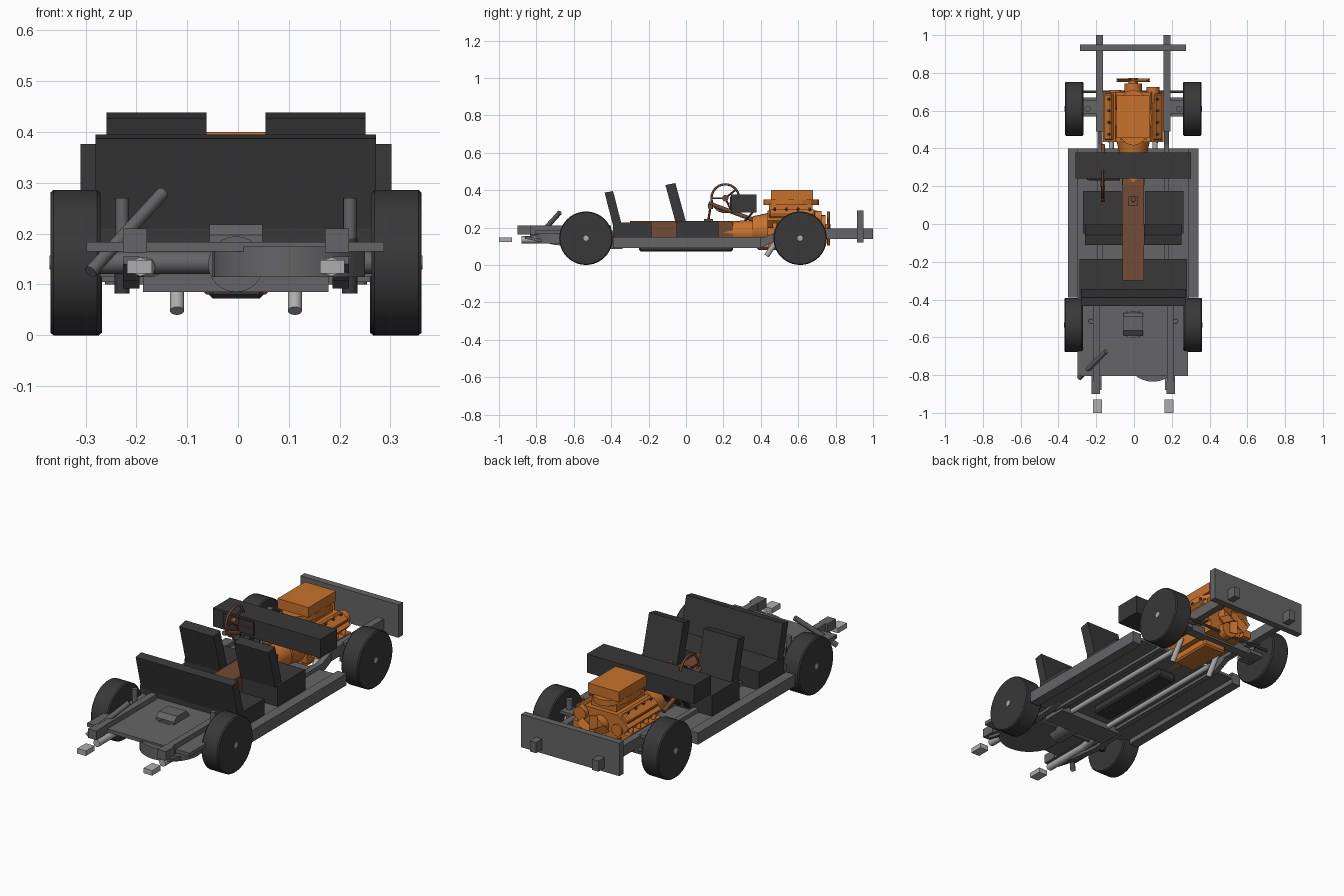
import bpy, bmesh, math
from mathutils import Vector, Matrix

if "Cube" in bpy.data.objects:
    bpy.data.objects.remove(bpy.data.objects["Cube"])

CX = -0.004  # centre line


def material(name, r, g, b):
    m = bpy.data.materials.new(name)
    m.diffuse_color = (r, g, b, 1)
    m.use_nodes = True
    m.node_tree.nodes["Principled BSDF"].inputs["Base Color"].default_value = m.diffuse_color
    return m


DARK = material("rubber_and_trim", 0.04, 0.04, 0.04)
STEEL = material("chassis_steel", 0.13, 0.13, 0.135)
LIGHT = material("exhaust_metal", 0.42, 0.42, 0.42)
ORANGE = material("engine_orange", 0.58, 0.17, 0.025)
BROWN = material("tunnel_brown", 0.17, 0.07, 0.035)


def finish(name, bm, mat, smooth=False):
    bmesh.ops.recalc_face_normals(bm, faces=bm.faces)
    me = bpy.data.meshes.new(name)
    bm.to_mesh(me)
    bm.free()
    ob = bpy.data.objects.new(name, me)
    bpy.context.collection.objects.link(ob)
    me.materials.append(mat)
    if smooth:
        bpy.context.view_layer.objects.active = ob
        ob.select_set(True)
        bpy.ops.object.shade_smooth_by_angle(angle=math.radians(35))
        ob.select_set(False)
    return ob


def box(name, x, y, z, mat, roll=0, bevel=0):
    """Box from (min, max) ranges, optionally rolled about the y axis."""
    c = Vector([(a + b) / 2 for a, b in (x, y, z)])
    s = [abs(b - a) for a, b in (x, y, z)]
    bm = bmesh.new()
    bmesh.ops.create_cube(bm, size=1, matrix=Matrix.Translation(c)
                          @ Matrix.Rotation(roll, 4, 'Y') @ Matrix.Diagonal((*s, 1)))
    if bevel:
        bmesh.ops.bevel(bm, geom=bm.edges[:], offset=bevel, segments=1, affect='EDGES')
    return finish(name, bm, mat)


def rod(name, a, b, r, mat, sides=16, r2=None):
    """Cylinder or cone between two points."""
    a, b = Vector(a), Vector(b)
    bm = bmesh.new()
    m = Matrix.Translation((a + b) / 2) @ (b - a).to_track_quat('Z', 'Y').to_matrix().to_4x4()
    bmesh.ops.create_cone(bm, cap_ends=True, segments=sides, radius1=r,
                          radius2=r if r2 is None else r2, depth=(b - a).length, matrix=m)
    return finish(name, bm, mat, True)


def prism(name, profile, x0, x1, mat):
    """Side profile in (y, z), extruded across x."""
    bm = bmesh.new()
    f = bm.faces.new([bm.verts.new((x0, y, z)) for y, z in profile])
    new = bmesh.ops.extrude_face_region(bm, geom=[f])["geom"]
    bmesh.ops.translate(bm, vec=(x1 - x0, 0, 0), verts=[v for v in new if isinstance(v, bmesh.types.BMVert)])
    return finish(name, bm, mat)


def tube(name, pts, r, mat, cyclic=False):
    """Round pipe through points."""
    cu = bpy.data.curves.new(name, 'CURVE')
    cu.dimensions, cu.bevel_depth, cu.bevel_resolution, cu.use_fill_caps = '3D', r, 2, True
    sp = cu.splines.new('POLY')
    sp.points.add(len(pts) - 1)
    for p, q in zip(sp.points, pts):
        p.co = (*q, 1)
    sp.use_cyclic_u = cyclic
    ob = bpy.data.objects.new(name, cu)
    bpy.context.collection.objects.link(ob)
    cu.materials.append(mat)


def across(s, a, b):
    """Mirror an x range to side s."""
    return tuple(sorted((CX + s * a, CX + s * b)))


# Floor, tunnel and rear deck
box("cabin_floor", (-0.30, 0.292), (-0.42, 0.40), (0.115, 0.13), STEEL)
box("rear_deck", (-0.298, 0.287), (-0.805, -0.39), (0.165, 0.184), STEEL)
rod("spare_wheel_well", (0.10, -0.685, 0.115), (0.10, -0.685, 0.175), 0.15, STEEL, 32)
box("underfloor_resonator", (-0.057, 0.05), (-0.25, 0.25), (0.072, 0.118), DARK, bevel=0.008)
box("fuel_tank", (-0.187, 0.178), (-0.47, -0.34), (0.085, 0.15), STEEL)
prism("differential_cover", [(-0.59, 0.18), (-0.59, 0.197), (-0.565, 0.218), (-0.49, 0.218),
                             (-0.47, 0.197), (-0.47, 0.18)], -0.056, 0.048, STEEL)
prism("transmission_tunnel", [(0.25, 0.12), (0.25, 0.228), (0.21, 0.236), (-0.30, 0.236), (-0.30, 0.12)],
      -0.062, 0.054, BROWN)

# Chassis
for s, side in ((-1, "left"), (1, "right")):
    box(side + "_sill", across(s, 0.293, 0.345), (-0.39, 0.40), (0.09, 0.15), STEEL)
    box(side + "_front_rail", across(s, 0.16, 0.196), (0.49, 1.0), (0.14, 0.195), STEEL)
    box(side + "_rear_rail", across(s, 0.178, 0.212), (-0.90, -0.40), (0.163, 0.21), STEEL)
    box(side + "_rail_end_cap", across(s, 0.175, 0.222), (-0.90, -0.83), (0.163, 0.21), STEEL)
    prism(side + "_mid_rail", [(-0.40, 0.10), (-0.40, 0.15), (0.42, 0.15), (0.52, 0.19),
                               (0.52, 0.145), (0.42, 0.10)], *across(s, 0.162, 0.19), STEEL)
    # Suspension
    box(side + "_front_lower_arm", across(s, 0.185, 0.28), (0.57, 0.67), (0.105, 0.125), STEEL)
    box(side + "_front_upper_arm", across(s, 0.19, 0.27), (0.585, 0.655), (0.185, 0.20), STEEL)
    rod(side + "_front_damper", (CX + s * .242, .61, .1), (CX + s * .242, .61, .25), 0.016, STEEL)
    x = CX + s * 0.224
    rod(side + "_rear_damper", (x, -0.515, 0.082), (x, -0.515, 0.19), 0.015, DARK)
    rod(side + "_rear_damper_rod", (x, -0.515, 0.19), (x, -0.515, 0.27), 0.013, STEEL)
    prism(side + "_leaf_spring", [(-0.86, 0.155), (-0.70, 0.122), (-0.54, 0.108), (-0.40, 0.115), (-0.28, 0.14),
                                  (-0.28, 0.126), (-0.40, 0.10), (-0.54, 0.092), (-0.70, 0.107), (-0.86, 0.14)],
          *across(s, 0.19, 0.222), STEEL)
    # Exhaust
    p = CX + s * 0.116
    tube(side + "_exhaust_pipe", [(p, 0.44, 0.104), (p, -0.34, 0.104)], 0.013, LIGHT)
    rod(side + "_downpipe", (p, 0.43, 0.048), (p, 0.50, 0.15), 0.014, LIGHT)
    tube(side + "_tail_pipe", [(CX + s * .16, -.46, .135), (CX + s * .188, -.62, .135),
                               (CX + s * .188, -.88, .135)], 0.019, LIGHT)
    box(side + "_exhaust_tip", across(s, 0.165, 0.214), (-1.0, -0.93), (0.122, 0.148), LIGHT)
box("front_panel", (-0.285, 0.276), (0.915, 0.95), (0.12, 0.29), STEEL)
rod("steering_tie_rod", (-0.28, 0.70, 0.13), (0.272, 0.70, 0.13), 0.007, DARK)
box("front_crossmember", (-0.20, 0.19), (0.60, 0.65), (0.11, 0.15), STEEL)
rod("rear_axle", (-0.29, -0.54, 0.143), (0.282, -0.54, 0.143), 0.022, STEEL)
rod("rear_differential", (CX, -0.60, 0.14), (CX, -0.46, 0.14), 0.055, STEEL, 24)
rod("fuel_filler_pipe", (-0.148, -0.675, 0.28), (-0.29, -0.815, 0.125), 0.013, STEEL)

# Wheels, lathed from a tyre profile
def wheel(name, cx, cy, s):
    bm = bmesh.new()
    prof = [(-0.049, 0), (-0.049, 0.138), (-0.043, 0.143), (0.043, 0.143), (0.049, 0.138), (0.049, 0)]
    vs = [bm.verts.new((x, 0, r)) for x, r in prof]
    es = [bm.edges.new(e) for e in zip(vs, vs[1:])]
    bmesh.ops.spin(bm, geom=vs + es, axis=(1, 0, 0), cent=(0, 0, 0), steps=40, angle=math.tau)
    bmesh.ops.remove_doubles(bm, verts=bm.verts, dist=1e-5)
    bmesh.ops.translate(bm, verts=bm.verts, vec=(cx, cy, 0.143))
    finish(name, bm, DARK, True)
    rod(name + "_hub", (cx - s * 0.09, cy, 0.143), (cx + s * 0.051, cy, 0.143), 0.014, LIGHT)


for s, side in ((-1, "left"), (1, "right")):
    wheel(side + "_rear_wheel", CX + s * 0.316, -0.535, s)
    wheel(side + "_front_wheel", CX + s * 0.313, 0.61, s)

# Seats
for s, side in ((-1, "left"), (1, "right")):
    box(side + "_seat_cushion", across(s, 0.062, 0.266), (-0.05, 0.175), (0.13, 0.235), DARK)
    prism(side + "_seat_back", [(-0.055, 0.225), (-0.11, 0.427), (-0.057, 0.438), (0.0, 0.23)],
          *across(s, 0.058, 0.255), DARK)
box("bench_cushion", (-0.288, 0.28), (-0.39, -0.185), (0.13, 0.226), DARK)
prism("bench_back", [(-0.385, 0.19), (-0.435, 0.387), (-0.39, 0.395), (-0.34, 0.2)], -0.28, 0.272, DARK)

# Dashboard and controls
box("dashboard", (-0.31, 0.302), (0.24, 0.378), (0.28, 0.376), DARK)
box("instrument_cluster", (-0.25, -0.075), (0.234, 0.25), (0.295, 0.365), DARK)
wc = Vector((-0.165, 0.21, 0.357))
ring = [wc + Vector((0, math.cos(i * math.tau / 28), math.sin(i * math.tau / 28))) * 0.074 for i in range(28)]
tube("steering_wheel_rim", ring, 0.006, BROWN, True)
for i in (3, 14, 23):
    rod("steering_wheel_spoke", wc, ring[i], 0.005, BROWN, 8)
rod("steering_wheel_hub", wc - Vector((0.012, 0, 0)), wc + Vector((0.012, 0, 0)), 0.017, BROWN)
rod("steering_column", (-0.165, 0.12, 0.33), (-0.165, 0.42, 0.22), 0.011, BROWN)
rod("steering_stalks", (-0.24, 0.236, 0.33), (-0.075, 0.236, 0.33), 0.005, BROWN, 8)
for x in (-0.22, -0.165, -0.11):
    prism("pedal", [(0.295, 0.215), (0.32, 0.255), (0.328, 0.25), (0.303, 0.21)], x - 0.016, x + 0.016, DARK)
    rod("pedal_arm", (x, 0.315, 0.235), (x, 0.36, 0.285), 0.005, DARK, 8)
box("gear_lever_base", (-0.03, 0.022), (0.095, 0.145), (0.23, 0.246), BROWN)
rod("gear_lever", (CX, 0.12, 0.24), (CX, 0.13, 0.305), 0.006, BROWN, 10)
rod("gear_knob", (CX, 0.13, 0.30), (CX, 0.132, 0.325), 0.013, BROWN)

# Engine
box("engine_block", (-0.098, 0.09), (0.435, 0.70), (0.12, 0.29), ORANGE)
box("oil_pan", (-0.07, 0.062), (0.38, 0.62), (0.08, 0.125), ORANGE, bevel=0.008)
for s, side in ((-1, "left"), (1, "right")):
    box(side + "_cylinder_head", across(s, 0.055, 0.14), (0.435, 0.70), (0.185, 0.275), ORANGE, s * 0.7)
    box(side + "_valve_cover", across(s, 0.095, 0.145), (0.445, 0.69), (0.235, 0.29), ORANGE, s * 0.7, 0.006)
    box(side + "_exhaust_manifold", across(s, 0.115, 0.16), (0.435, 0.70), (0.16, 0.20), ORANGE)
    for i in range(4):
        y = 0.475 + i * 0.062
        rod(side + "_cover_bolt", (CX + s * .115, y, .28), (CX + s * .133, y, .303), 0.007, BROWN, 8)
        tube(side + "_manifold_runner", [(CX + s * .11, y, .235), (CX + s * .145, y, .215),
                                         (CX + s * .14, y, .18)], 0.013, ORANGE)
box("intake_manifold", (-0.075, 0.067), (0.445, 0.675), (0.27, 0.325), ORANGE)
bm = bmesh.new()
bmesh.ops.create_cone(bm, cap_ends=True, segments=16, radius1=1, radius2=1, depth=0.03,
                      matrix=Matrix.Translation((CX, 0.563, 0.335)) @ Matrix.Diagonal((0.098, 0.148, 1, 1)))
finish("air_cleaner_base", bm, ORANGE)
box("air_cleaner", (-0.093, 0.084), (0.455, 0.68), (0.348, 0.40), ORANGE)
rod("bell_housing", (CX, 0.355, 0.19), (CX, 0.44, 0.19), 0.07, ORANGE, 24, 0.088)
rod("gearbox", (CX, 0.20, 0.175), (CX, 0.36, 0.175), 0.058, ORANGE, 16, 0.064)
rod("drive_shaft", (CX, -0.46, 0.15), (CX, 0.21, 0.15), 0.02, ORANGE)

# Front accessories and fan
rod("water_pump", (CX, 0.69, 0.22), (CX, 0.745, 0.22), 0.046, ORANGE, 20)
rod("crank_pulley", (CX, 0.69, 0.14), (CX, 0.73, 0.14), 0.042, ORANGE, 20)
rod("alternator", (0.10, 0.64, 0.255), (0.10, 0.725, 0.255), 0.034, ORANGE, 20)
rod("power_steering_pump", (-0.10, 0.66, 0.215), (-0.10, 0.71, 0.215), 0.03, ORANGE, 20)
rod("fan_hub", (CX, 0.74, 0.195), (CX, 0.772, 0.195), 0.024, ORANGE)
for i in range(6):
    bm = bmesh.new()
    bmesh.ops.create_cube(bm, size=1, matrix=Matrix.Translation((CX, 0.762, 0.195))
                          @ Matrix.Rotation(i * math.tau / 6, 4, 'Y') @ Matrix.Translation((0, 0, 0.055))
                          @ Matrix.Rotation(0.35, 4, 'Z') @ Matrix.Diagonal((0.04, 0.005, 0.072, 1)))
    finish("fan_blade", bm, ORANGE)
